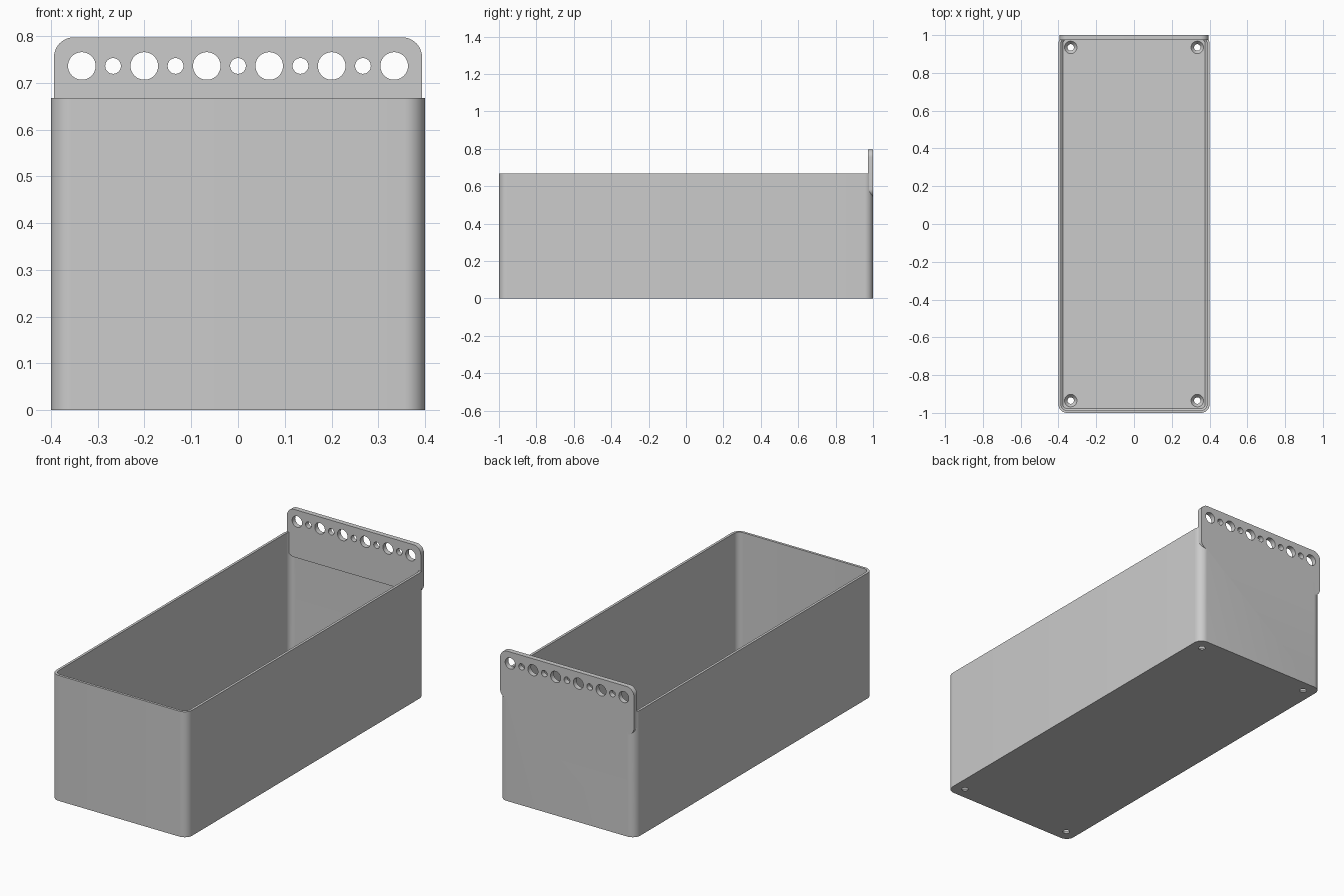
import bpy, bmesh
from math import cos, sin, pi
from mathutils import Matrix, Vector

if "Cube" in bpy.data.objects:
    bpy.data.objects.remove(bpy.data.objects["Cube"], do_unlink=True)

grey = bpy.data.materials.new("plain grey")
grey.use_nodes = True
grey.diffuse_color = (0.6, 0.6, 0.6, 1)
grey.node_tree.nodes["Principled BSDF"].inputs["Base Color"].default_value = (0.6, 0.6, 0.6, 1)

WALL, FLOOR, HEIGHT = 0.0133, 0.02, 0.667
TOP, PLATE_LOW, PLATE_DEPTH = 0.797, 0.543, 0.0267


def finish(bm, name):
    bmesh.ops.recalc_face_normals(bm, faces=bm.faces)
    mesh = bpy.data.meshes.new(name)
    bm.to_mesh(mesh)
    bm.free()
    mesh.materials.append(grey)
    ob = bpy.data.objects.new(name, mesh)
    bpy.context.collection.objects.link(ob)
    return ob


def rounded_prism(name, w, h, depth, radius, matrix, chamfer=0):
    """Rounded rectangle extruded along its local z, then placed by matrix."""
    bm = bmesh.new()
    steps = 10
    verts = []
    for k, (sx, sy) in enumerate([(1, 1), (-1, 1), (-1, -1), (1, -1)]):
        for i in range(steps + 1):
            a = (k + i / steps) * pi / 2
            verts.append(bm.verts.new((sx * (w / 2 - radius) + radius * cos(a),
                                       sy * (h / 2 - radius) + radius * sin(a), 0)))
    base = bm.faces.new(verts)
    rim = list(base.edges)
    new = bmesh.ops.extrude_face_region(bm, geom=[base], use_keep_orig=True)["geom"]
    bmesh.ops.translate(bm, vec=(0, 0, depth),
                        verts=[g for g in new if isinstance(g, bmesh.types.BMVert)])
    if chamfer:
        bmesh.ops.recalc_face_normals(bm, faces=bm.faces)
        bmesh.ops.bevel(bm, geom=rim, offset=chamfer, segments=1, affect='EDGES')
    bmesh.ops.transform(bm, matrix=matrix, verts=bm.verts)
    return finish(bm, name)


def round_cutters(name, specs):
    """Cylinders or cones given as (centre, axis rotation, radius1, radius2, depth)."""
    bm = bmesh.new()
    for centre, turn, r1, r2, depth in specs:
        bmesh.ops.create_cone(bm, cap_ends=True, segments=40, radius1=r1, radius2=r2,
                              depth=depth, matrix=Matrix.Translation(centre) @ turn)
    return finish(bm, name)


def combine(target, other, operation):
    mod = target.modifiers.new("combine", 'BOOLEAN')
    mod.operation, mod.object, mod.solver = operation, other, 'EXACT'
    bpy.context.view_layer.objects.active = target
    bpy.ops.object.modifier_apply(modifier=mod.name)
    bpy.data.objects.remove(other, do_unlink=True)


upright = Matrix.Rotation(pi / 2, 4, 'X')
flat = Matrix.Identity(4)

# Open bin with rounded corners
tray = rounded_prism("storage_bin", 0.8, 2, HEIGHT, 0.045, flat)
cavity = rounded_prism("cavity", 0.8 - 2 * WALL, 2 - 2 * WALL, 1, 0.045 - WALL,
                       Matrix.Translation((0, 0, FLOOR)), chamfer=0.01)
combine(tray, cavity, 'DIFFERENCE')

# Countersunk screw holes in the floor corners
holes = [(Vector((sx * 0.335, sy * 0.935, FLOOR / 2)), flat, r1, r2, d)
         for sx in (-1, 1) for sy in (-1, 1)
         for r1, r2, d in [(0.017, 0.017, 0.1)]]
sinks = [(c, flat, 0.017, 0.033, FLOOR + 0.0002) for c, *_ in holes]
combine(tray, round_cutters("screw_holes", holes), 'DIFFERENCE')
combine(tray, round_cutters("countersinks", sinks), 'DIFFERENCE')

# Hanging plate across the back, with alternating large and small holes
plate = rounded_prism("hanging_plate", 0.787, TOP - PLATE_LOW, PLATE_DEPTH, 0.042,
                      Matrix.Translation((0, 1, (TOP + PLATE_LOW) / 2)) @ upright)
row = []
for i in range(-5, 6):
    r = 0.0295 if i % 2 else 0.0168
    row.append((Vector((i * 0.0668, 1 - PLATE_DEPTH / 2, 0.736)), upright, r, r, 0.2))
combine(plate, round_cutters("plate_holes", row), 'DIFFERENCE')
combine(tray, plate, 'UNION')

# Smooth rounded corners, crisp edges
bpy.ops.object.select_all(action='DESELECT')
tray.select_set(True)
bpy.context.view_layer.objects.active = tray
bpy.ops.object.shade_smooth_by_angle(angle=0.5)
